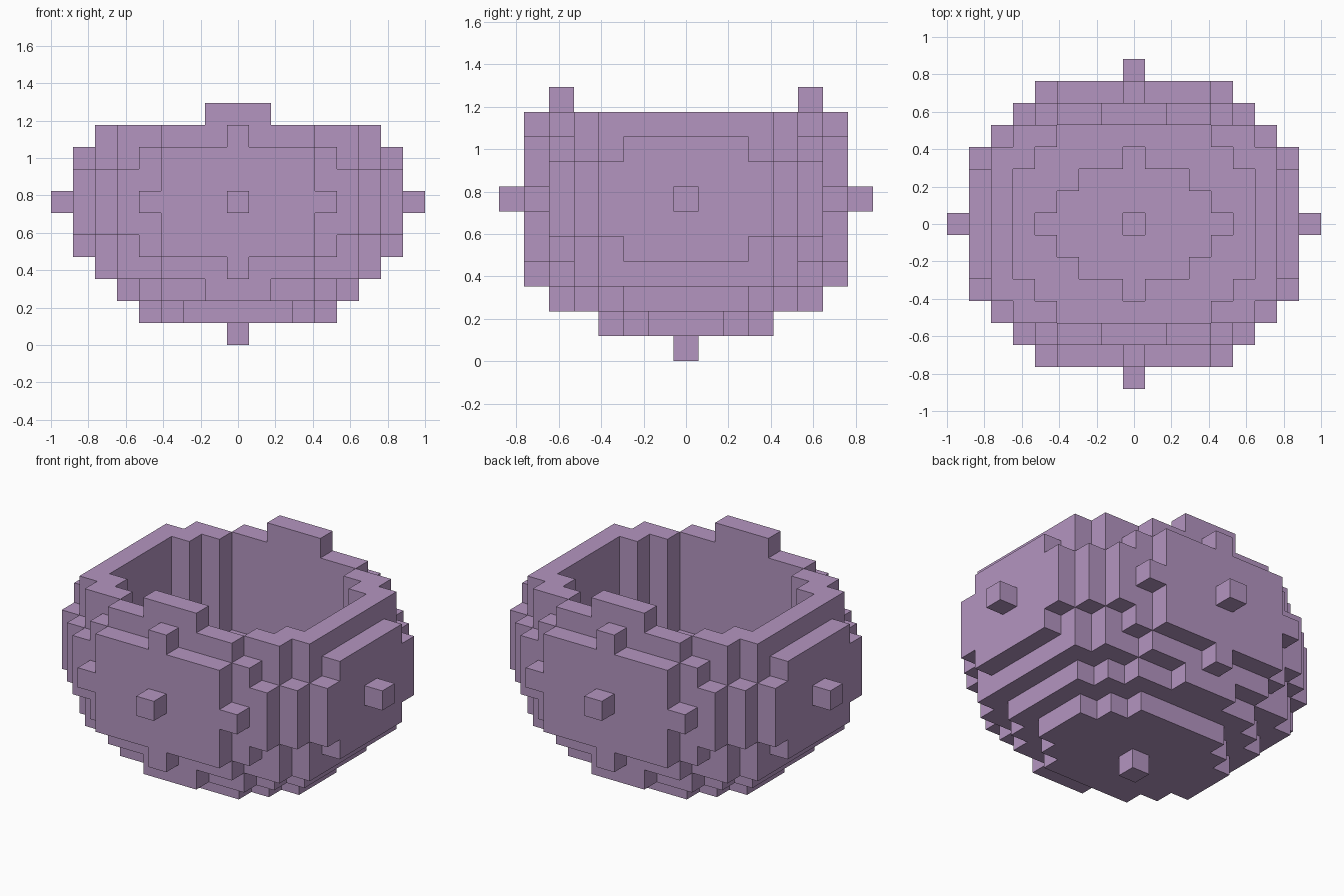
import bpy, bmesh
from mathutils import Vector

cube = bpy.data.objects.get("Cube")
if cube:
    bpy.data.objects.remove(cube, do_unlink=True)

CELL = 2 / 17          # edge of one block
RX, RY, RZ = 8, 7, 6   # outer radii in blocks
TOP = 4                # highest block layer


def in_ellipse(i, j, a, b):
    return (i / a) ** 2 + (j / b) ** 2


def in_cavity(i, j, k):
    """Straight-sided well with a stepped floor."""
    if k >= -1:
        return in_ellipse(i, j, 6, 5) < 0.99
    if k == -2:
        return in_ellipse(i, j, 4, 3) < 1.001
    return k == -3 and i == 0 and j == 0


def is_solid(i, j, k):
    if k > TOP:
        return False
    outer = in_ellipse(i, j, RX, RY) + (k / RZ) ** 2
    return outer < 1.0001 and not in_cavity(i, j, k)


# Flat material
mat = bpy.data.materials.new("soft_purple")
mat.use_nodes = True
colour = (0.456, 0.301, 0.527, 1)
mat.diffuse_color = colour
mat.node_tree.nodes["Principled BSDF"].inputs["Base Color"].default_value = colour

# Blocky bowl: one square for every exposed block side
bm = bmesh.new()
corners = {}


def corner(p):
    key = tuple(round(c * 2) for c in p)
    if key not in corners:
        corners[key] = bm.verts.new((p.x * CELL, p.y * CELL, (p.z + RZ + 0.5) * CELL))
    return corners[key]


axes = [Vector((1, 0, 0)), Vector((0, 1, 0)), Vector((0, 0, 1))]
for i in range(-RX, RX + 1):
    for j in range(-RY, RY + 1):
        for k in range(-RZ, TOP + 1):
            if not is_solid(i, j, k):
                continue
            centre = Vector((i, j, k))
            for a in range(3):
                u, v = axes[(a + 1) % 3] / 2, axes[(a + 2) % 3] / 2
                for side in (1, -1):
                    n = axes[a] * side
                    if is_solid(*(int(c) for c in centre + n)):
                        continue
                    mid = centre + n / 2
                    ring = [mid - u - v, mid + u - v, mid + u + v, mid - u + v]
                    if side < 0:
                        ring.reverse()
                    bm.faces.new([corner(p) for p in ring])

mesh = bpy.data.meshes.new("block_bowl")
bm.to_mesh(mesh)
bm.free()
mesh.materials.append(mat)
bowl = bpy.data.objects.new("block_bowl", mesh)
bpy.context.collection.objects.link(bowl)
